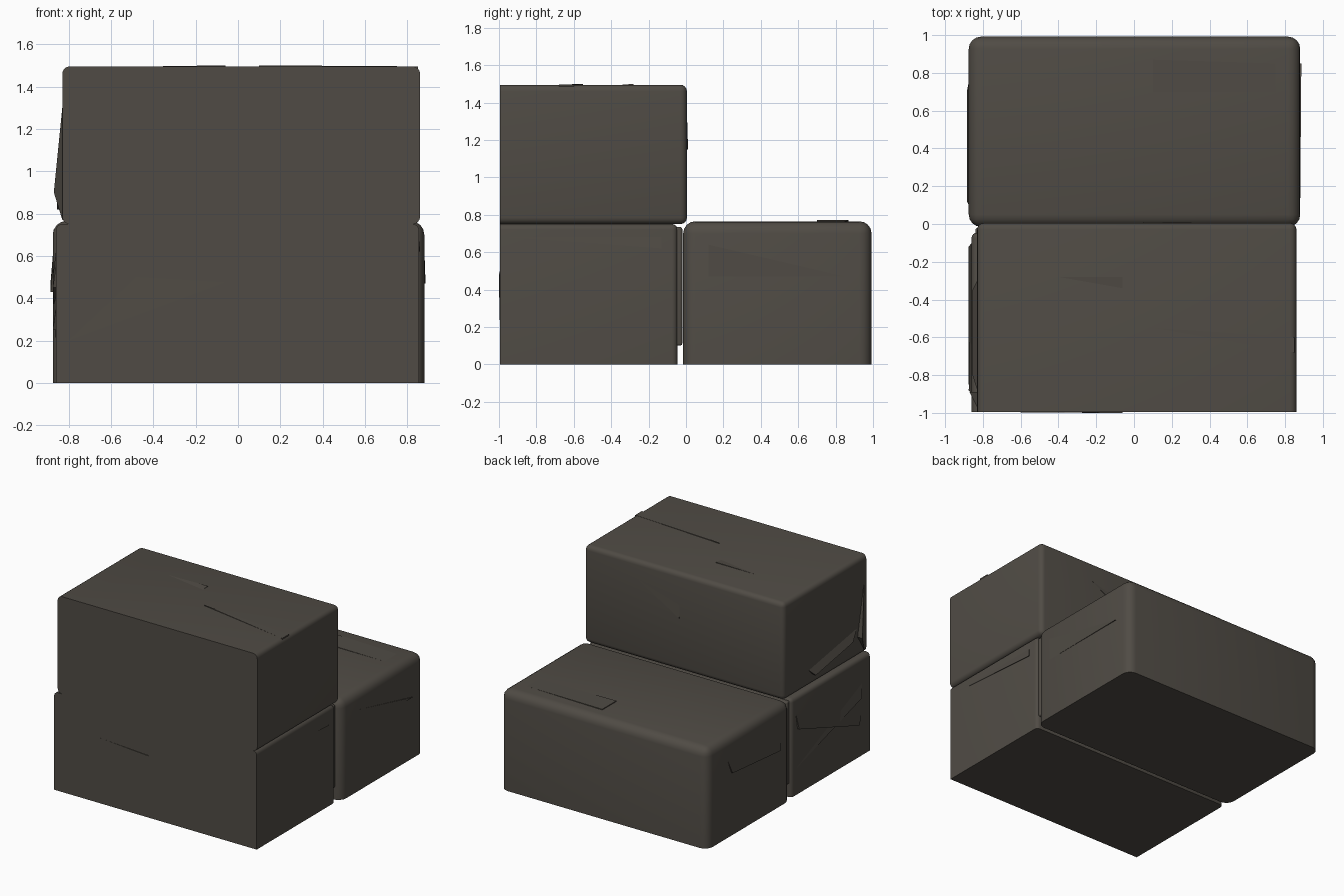
import bpy, bmesh
from mathutils import Vector

if "Cube" in bpy.data.objects:
    bpy.data.objects.remove(bpy.data.objects["Cube"])

mat = bpy.data.materials.new("dark_brown_grey_card")
mat.diffuse_color = (0.08, 0.071, 0.059, 1)
mat.use_nodes = True
mat.node_tree.nodes["Principled BSDF"].inputs["Base Color"].default_value = mat.diffuse_color


def finish(name, bm):
    bmesh.ops.recalc_face_normals(bm, faces=bm.faces[:])
    me = bpy.data.meshes.new(name)
    bm.to_mesh(me)
    bm.free()
    me.materials.append(mat)
    ob = bpy.data.objects.new(name, me)
    bpy.context.collection.objects.link(ob)
    bpy.context.view_layer.objects.active = ob
    ob.select_set(True)
    bpy.ops.object.shade_smooth_by_angle(angle=0.6)
    ob.select_set(False)
    return ob


def carton(name, lo, hi, radius, sharp):
    """Box with softly rounded edges, except on the sides listed in sharp."""
    bm = bmesh.new()
    bmesh.ops.create_cube(bm, size=1)
    lo, hi = Vector(lo), Vector(hi)
    for v in bm.verts:
        v.co = [lo[i] + (v.co[i] + .5) * (hi[i] - lo[i]) for i in range(3)]

    def keep(e):
        for axis, val in sharp:
            if all(abs(v.co[axis] - val) < 1e-4 for v in e.verts):
                return False
        return True
    bmesh.ops.bevel(bm, geom=[e for e in bm.edges if keep(e)], offset=radius,
                    segments=4, profile=.5, affect='EDGES', clamp_overlap=True)
    return finish(name, bm)


def fold(name, axis, level, lift, pts):
    """Shallow raised crease on a flat side; first two points sit flush, the rest lift."""
    bm = bmesh.new()

    def place(p, h):
        c = list(p)
        c.insert(axis, level + h)
        return bm.verts.new(c)
    sink = -.01 if lift > 0 else .01
    base = [place(p, sink) for p in pts]
    top = [place(p, 0 if i < 2 else lift) for i, p in enumerate(pts)]
    bm.faces.new(base)
    bm.faces.new(top)
    n = len(pts)
    for i in range(n):
        j = (i + 1) % n
        bm.faces.new((base[i], base[j], top[j], top[i]))
    return finish(name, bm)


# three stacked cartons
carton("lower_front_carton", (-.86, -.995, 0), (.855, -.045, .75), .03, [(2, 0), (1, -.995)])
carton("upper_carton", (-.83, -.995, .75), (.86, .005, 1.495), .035, [(1, -.995)])
carton("lower_back_carton", (-.875, -.015, 0), (.88, .992, .765), .065, [(2, 0)])

# bulging back wall of the lower front carton
carton("lower_front_back_panel", (-.84, -.06, .1), (.84, -.02, .735), .012, [])

# creases on the front, tops and right sides
fold("front_crease", 1, -.995, -.006, [(-.8, .2), (-.48, .5), (-.06, .475)])
fold("upper_top_crease", 2, 1.495, .005, [(-.4, -.28), (-.06, -.34), (-.06, -.28)])
fold("upper_top_panel", 2, 1.495, .005, [(.85, -.68), (.85, -.6), (.1, -.55)])
fold("upper_back_crease", 1, .005, .006, [(.4, 1.35), (.05, 1.25), (.05, 1.15)])
fold("back_top_panel", 2, .765, .006, [(.75, .7), (.75, .85), (.1, .87), (.1, .7)])
fold("back_right_crease", 0, .88, .006, [(.12, .47), (.12, .64), (.85, .47)])
fold("lower_right_crease", 0, .855, .006, [(-.95, .68), (-.13, .68), (-.13, .62)])

# torn, bent flaps on the left sides
fold("upper_left_bulge", 0, -.83, -.04, [(-.97, 1.3), (-.97, .77), (-.89, .9)])
fold("upper_left_flap", 0, -.83, -.025, [(-.3, .87), (-.88, .97), (-.8, .9), (-.35, .82)])
fold("lower_left_flap", 0, -.86, -.015, [(-.1, .62), (-.9, .35), (-.85, .25), (-.12, .5)])
fold("lower_left_cross_flap", 0, -.86, -.015, [(-.1, .2), (-.9, .55), (-.88, .45)])
fold("back_left_flap", 0, -.875, -.01, [(.1, .55), (.75, .6), (.7, .48), (.12, .43)])
